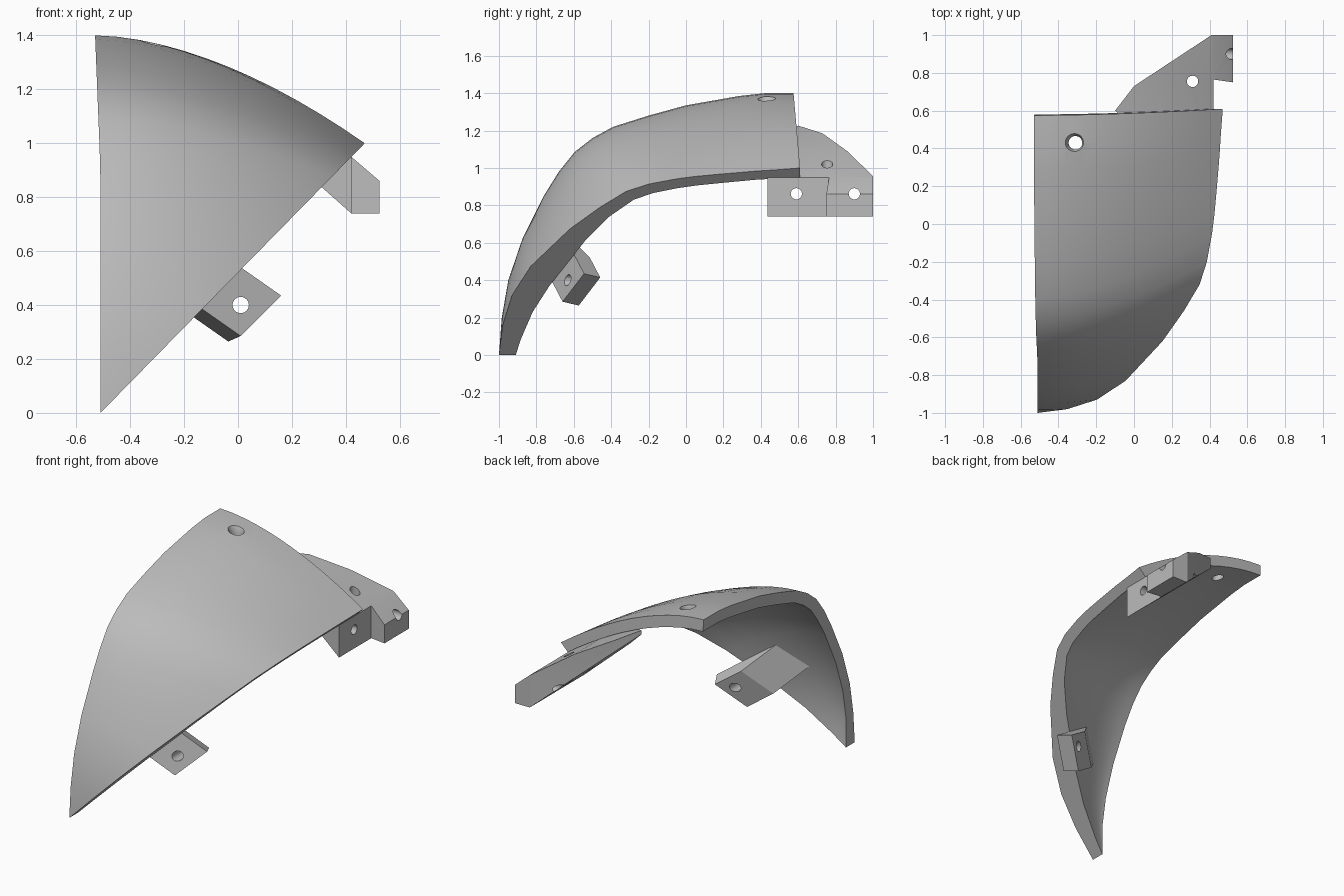
import bpy, bmesh
from math import pi, radians
from mathutils import Vector, Matrix

if "Cube" in bpy.data.objects:
    bpy.data.objects.remove(bpy.data.objects["Cube"])

grey = bpy.data.materials.new("plain grey")
grey.use_nodes = True
GREY = (0.5, 0.5, 0.5, 1)
grey.diffuse_color = GREY
grey.node_tree.nodes["Principled BSDF"].inputs["Base Color"].default_value = GREY


def make_object(name, bm):
    bmesh.ops.recalc_face_normals(bm, faces=bm.faces)
    mesh = bpy.data.meshes.new(name)
    bm.to_mesh(mesh)
    bm.free()
    mesh.materials.append(grey)
    obj = bpy.data.objects.new(name, mesh)
    bpy.context.collection.objects.link(obj)
    return obj


def prism(name, points, offset):
    """Extrude a closed outline of 3D points along an offset."""
    bm = bmesh.new()
    face = bm.faces.new([bm.verts.new(p) for p in points])
    extruded = bmesh.ops.extrude_face_region(bm, geom=[face], use_keep_orig=True)
    moved = [g for g in extruded["geom"] if isinstance(g, bmesh.types.BMVert)]
    bmesh.ops.translate(bm, verts=moved, vec=offset)
    return make_object(name, bm)


def cone(name, centre, axis, bottom, top, depth):
    """Cylinder or cone along any axis, centred on a point."""
    bm = bmesh.new()
    turn = Vector((0, 0, 1)).rotation_difference(Vector(axis)).to_matrix().to_4x4()
    bmesh.ops.create_cone(bm, cap_ends=True, segments=32, radius1=bottom,
                          radius2=top, depth=depth,
                          matrix=Matrix.Translation(centre) @ turn)
    return make_object(name, bm)


def boolean(obj, cutter, operation="DIFFERENCE"):
    mod = obj.modifiers.new("cut", "BOOLEAN")
    mod.operation = operation
    mod.solver = "EXACT"
    mod.object = cutter
    bpy.context.view_layer.objects.active = obj
    bpy.ops.object.modifier_apply(modifier=mod.name)
    bpy.data.objects.remove(cutter)


def smooth(obj, angle):
    bpy.ops.object.select_all(action="DESELECT")
    obj.select_set(True)
    bpy.context.view_layer.objects.active = obj
    bpy.ops.object.shade_smooth_by_angle(angle=radians(angle))


# Curved shell: (y, z) profiles of the upright edge and the slanted edge
upright = [(-1, 0), (-.985, .2), (-.95, .4), (-.875, .62), (-.757, .856),
           (-.68, .98), (-.596, 1.085), (-.5, 1.16), (-.39, 1.22),
           (-.2, 1.28), (0, 1.335), (.285, 1.385), (.42, 1.4), (.575, 1.4)]
slanted = [(-1, 0), (-.98, .16), (-.93, .32), (-.83, .475), (-.62, .675),
           (-.46, .79), (-.32, .875), (-.2, .914), (-.05, .942),
           (.05, .955), (.18, .967), (.37, .983), (.48, .99), (.61, 1)]
slanted_in = [(-.91, 0), (-.885, .08), (-.82, .23), (-.73, .37), (-.54, .61),
              (-.41, .74), (-.28, .83), (-.18, .865), (-.04, .893),
              (.06, .907), (.19, .92), (.37, .937), (.48, .943), (.61, .95)]


def inset_profile(points, distance):
    """Offset a profile to its inner side, keeping both ends in place."""
    result = []
    for i, p in enumerate(points):
        a = Vector(points[max(i - 1, 0)])
        b = Vector(points[min(i + 1, len(points) - 1)])
        t = (b - a).normalized()
        result.append((p[0] + t.y * distance, p[1] - t.x * distance))
    result[0] = slanted_in[0]
    result[-1] = (.58, points[-1][1] - distance)
    return result


STEPS = 12


def loft(bm, left, right):
    """Rows of vertices bulging from the upright edge to the slanted edge."""
    rows = []
    for (ya, za), (yb, zb) in zip(left, right):
        xa = -.51 - .02 * max(0, za - .9) / .5
        xb = -.51 + .98 * zb
        row = []
        for i in range(STEPS + 1):
            u = i / STEPS
            f = u ** 1.75
            row.append(bm.verts.new((xa + (xb - xa) * u, ya + (yb - ya) * f,
                                     za + (zb - za) * f)))
        rows.append(row)
    return rows


bm = bmesh.new()
outer = loft(bm, upright, slanted)
inner = loft(bm, inset_profile(upright, .075), slanted_in)
last = len(upright) - 1
for k in range(last):
    for grid in (outer, inner):
        for i in range(STEPS):
            bm.faces.new((grid[k][i], grid[k][i + 1], grid[k + 1][i + 1], grid[k + 1][i]))
    for i in (0, STEPS):
        bm.faces.new((outer[k][i], outer[k + 1][i], inner[k + 1][i], inner[k][i]))
for k in (0, last):
    for i in range(STEPS):
        bm.faces.new((outer[k][i], outer[k][i + 1], inner[k][i + 1], inner[k][i]))
bmesh.ops.remove_doubles(bm, verts=bm.verts, dist=.0005)
shell = make_object("curved_shell", bm)

# Countersunk screw hole near the top of the shell
boolean(shell, cone("screw_hole", (-.31, .43, 1.35), (0, 0, 1), .036, .036, .5))
boolean(shell, cone("countersink", (-.31, .43, 1.375), (0, 0, 1), .036, .065, .06))
boolean(shell, cone("counterbore", (-.31, .43, 1.45), (0, 0, 1), .065, .065, .1))
smooth(shell, 32)

# Rear bracket: side section crossed with the plan outline
section = [(-.14, 1.243), (0, 1.185), (.2, 1.09), (.42, .95), (.525, .86),
           (.525, .74), (.42, .74), (-.14, 1.235)]
plan = [(-.1, .6), (0, .73), (.41, 1), (.525, 1), (.525, .75), (.42, .765),
        (.42, .435), (.1, .435)]
rear = prism("rear_bracket", [(x, .3, z) for x, z in section], (0, .8, 0))
boolean(rear, prism("plan_cutter", [(x, y, .5) for x, y in plan], (0, 0, 1)), "INTERSECT")
boolean(rear, cone("upright_hole", (.31, .755, 1), (0, 0, 1), .03, .03, .8))
for y in (.59, .9):
    boolean(rear, cone("side_hole", (.3, y, .862), (1, 0, 0), .03, .03, .8))
smooth(rear, 20)

# Lower bracket: square lug with a wedge running up into the shell
corner = Vector((-.14, -.715, .39))
up = Vector((.15, .115, .15))
out = Vector((.15, .055, -.105))
back = up.cross(out).normalized() * .1
front = [corner, corner + up, corner + up + out, corner + out]
tail = [corner - out * 1.3, corner + up - out * 1.3]
bm = bmesh.new()
for p in front + [p + back for p in front] + tail:
    bm.verts.new(p)
hull = bmesh.ops.convex_hull(bm, input=bm.verts)
loose = {g for g in hull["geom_interior"] + hull["geom_unused"]
         if isinstance(g, bmesh.types.BMVert)}
bmesh.ops.delete(bm, geom=list(loose), context="VERTS")
bmesh.ops.dissolve_limit(bm, angle_limit=.02, verts=bm.verts, edges=bm.edges)
lower = make_object("lower_bracket", bm)
boolean(lower, cone("lug_hole", (.01, -.6, .4), (0, 1, 0), .03, .03, .6))
smooth(lower, 20)
